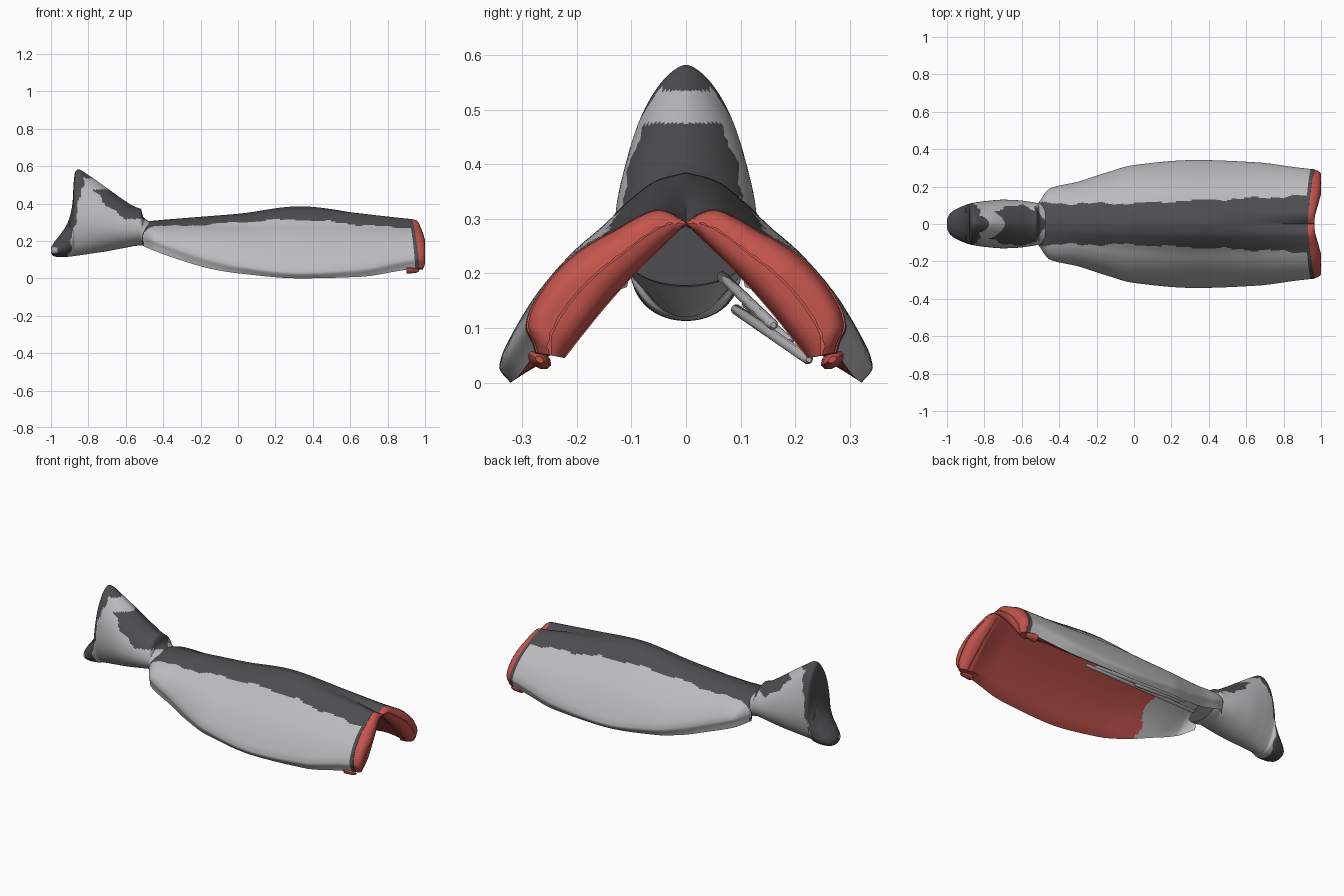
import bpy, bmesh, math
from mathutils import Vector

if "Cube" in bpy.data.objects:
    bpy.data.objects.remove(bpy.data.objects["Cube"])


def material(name, rgb):
    m = bpy.data.materials.new(name)
    m.diffuse_color = (*rgb, 1)
    m.use_nodes = True
    m.node_tree.nodes["Principled BSDF"].inputs["Base Color"].default_value = m.diffuse_color
    return m


DARK, LIGHT, RED = 0, 1, 2
MATS = [material("dark_grey_back", (0.075, 0.075, 0.08)),
        material("silver_skin", (0.5, 0.5, 0.515)),
        material("red_flesh", (0.55, 0.09, 0.075))]


def curve(keys, x):
    """Smooth monotone interpolation through (x, value...) keys."""
    n = len(keys)
    if x <= keys[0][0]:
        return keys[0][1:]
    if x >= keys[-1][0]:
        return keys[-1][1:]
    i = max(k for k in range(n - 1) if keys[k][0] <= x)
    a, b = keys[i], keys[i + 1]
    h = b[0] - a[0]
    t = (x - a[0]) / h

    def slope(k, c):
        lo, hi = max(k - 1, 0), min(k + 1, n - 1)
        if lo == k or hi == k:
            return (keys[hi][c] - keys[lo][c]) / (keys[hi][0] - keys[lo][0])
        s1 = (keys[k][c] - keys[lo][c]) / (keys[k][0] - keys[lo][0])
        s2 = (keys[hi][c] - keys[k][c]) / (keys[hi][0] - keys[k][0])
        return 0 if s1 * s2 <= 0 else 2 * s1 * s2 / (s1 + s2)

    out = []
    for c in range(1, len(a)):
        m0, m1 = slope(i, c) * h, slope(i + 1, c) * h
        out.append((2*t**3 - 3*t*t + 1) * a[c] + (t**3 - 2*t*t + t) * m0
                   + (3*t*t - 2*t**3) * b[c] + (t**3 - t*t) * m1)
    return out


def loft(name, rings, rule, cap_start=None, cap_end=None, angle=40):
    """Skin closed rings; rule(centre, column) gives the material index."""
    bm = bmesh.new()
    vs = [[bm.verts.new(p) for p in r] for r in rings]
    n = len(rings[0])
    for a, b in zip(vs, vs[1:]):
        for j in range(n):
            k = (j + 1) % n
            f = bm.faces.new((a[j], a[k], b[k], b[j]))
            f.material_index = rule(f.calc_center_median(), j)
    for ring, mat in ((vs[0], cap_start), (vs[-1], cap_end)):
        if mat is not None:
            f = bm.faces.new(ring)
            f.material_index = mat
            bmesh.ops.triangulate(bm, faces=[f])
    bmesh.ops.recalc_face_normals(bm, faces=bm.faces)
    me = bpy.data.meshes.new(name)
    bm.to_mesh(me)
    bm.free()
    for m in MATS:
        me.materials.append(m)
    ob = bpy.data.objects.new(name, me)
    bpy.context.collection.objects.link(ob)
    bpy.ops.object.select_all(action='DESELECT')
    bpy.context.view_layer.objects.active = ob
    ob.select_set(True)
    bpy.ops.object.shade_smooth_by_angle(angle=math.radians(angle))
    return ob


# Body: x, top, bottom, half width, roundness, inner apex, inner foot ratio, ridge groove
BODY = [(-0.51, .300, .175, .115, .42, .285, .90, 0),
        (-0.45, .308, .148, .190, .45, .285, .90, 0),
        (-0.30, .321, .095, .226, .58, .290, .89, 0),
        (-0.15, .333, .052, .274, .70, .292, .87, 0),
        (0.00, .345, .027, .315, .82, .292, .86, 0),
        (0.33, .385, .000, .342, 1.0, .295, .86, 0),
        (0.65, .358, .008, .330, .85, .292, .84, .012),
        (0.93, .328, .055, .292, .66, .290, .76, .035)]
# Outer skin profile from ridge to belly edge: t, y factor, z factor
SKIN = [(0, 0, 1), (1, .15, .965), (2, .30, .87), (3, .44, .75), (4, .59, .635),
        (5, .74, .49), (6, .88, .31), (7, .99, .12), (7.6, 1, .07), (8.2, .94, 0)]
N_OUT, N_IN = 54, 12


def half_section(x):
    top, bot, w, p, apex, foot, groove = curve(BODY, x)
    e = max(0, (x - .78) / .15) ** 2
    pts = []
    for i in range(N_OUT + 1):
        fy, fz = curve(SKIN, 8.2 * i / N_OUT)
        fz = max(fz, 0)
        z = bot + (top - bot) * fz ** p - groove * max(0, 1 - fy / .25) ** 2
        pts.append((x + e * .04 * (1 - fz), fy * w, z))         # belly edge reaches further
    fy, fz = foot * w, bot + .02 - .03 * e
    for i in range(N_IN + 1):                                   # inner wall, foot to apex
        t = i / N_IN
        bow = .016 * math.sin(math.pi * t) * (1 - .6 * e)
        pts.append((x + e * .03 * (1 - t), fy * (1 - t) + bow, fz + (apex - fz) * t + bow * .8))
    return pts


def body_ring(x):
    h = half_section(x)
    return h + [(a, -b, c) for a, b, c in reversed(h[1:-1])]


TOTAL = 2 * (N_OUT + N_IN + 2) - 2


def body_rule(c, j):
    k = min(j, TOTAL - 1 - j)
    if k >= N_OUT:
        return RED if c.x > -.2 + .02 * math.sin(40 * c.z) else LIGHT
    if c.x > .918 + .13 * max(0, .3 - c.z):
        return DARK                                             # torn rim
    edge = .11 + .045 * max(0, c.x) + .005 * math.sin(23 * c.x) + .003 * math.sin(61 * c.x)
    return DARK if abs(c.y) < edge else LIGHT


xs = [-.51 + 1.44 * i / 190 for i in range(191)]
loft("body", [body_ring(x) for x in xs], body_rule, DARK, RED)

# Rounded red flesh at the cut end, shrinking to the middle line of each half
base = [Vector(p) for p in half_section(.93)]
middle = []
for k in range(len(base)):
    u = k / N_OUT if k <= N_OUT else 1 - (k - N_OUT - 1) / N_IN
    o = base[round(u * N_OUT)]
    i = base[N_OUT + 1 + round((1 - u) * N_IN)]
    middle.append((o + i) / 2)
for side, name in ((1, "flesh_lobe_back"), (-1, "flesh_lobe_front")):
    rings = []
    for dx, s in ((-.015, .97), (.006, .96), (.018, .85), (.026, .62), (.03, .3), (.031, .03)):
        ring = []
        for p, m in zip(base, middle):
            q = m.lerp(p, s)
            h = max(0, min(1, (m.z - .03) / .28))
            sag = dx * 1.25 * math.sin(math.pi * h ** .8) if dx > 0 else 0
            ring.append((min(1, q.x * .5 + .465 + dx * .9 + sag), side * q.y, q.z))
        rings.append(ring)
    loft(name, rings, lambda c, j: RED, None, None, 60)

# Torn flesh scraps below each half of the cut end
for side in (1, -1):
    rings = []
    for x, s in ((.90, 1), (.95, .8), (.968, .35)):
        rings.append([(x, side * (.268 + s * .02 * math.cos(a) + s * .008 * math.sin(a)),
                       .042 + s * .018 * math.sin(a))
                      for a in [k * math.pi / 5 for k in range(10)]])
    loft("flesh_scrap", rings, lambda c, j: RED, RED, RED)

# Tail: x, top, bottom, half width
TAIL = [(-1.00, .165, .135, .025), (-.985, .19, .118, .055), (-.95, .235, .113, .08),
        (-.91, .30, .115, .098), (-.885, .40, .118, .107), (-.878, .52, .12, .109),
        (-.87, .57, .12, .111), (-.855, .582, .122, .114), (-.80, .552, .13, .122),
        (-.70, .482, .145, .130), (-.62, .425, .16, .127), (-.55, .382, .173, .118),
        (-.52, .372, .176, .113), (-.505, .325, .175, .112), (-.47, .302, .178, .108)]


def tail_ring(x):
    zt, zb, w = curve(TAIL, x)
    zc = zb + (zt - zb) * .42
    ring = []
    for k in range(96):
        a = 2 * math.pi * k / 96
        c, s = math.cos(a), math.sin(a)
        power = 1.25 if c > 0 and zt > .33 else 1                # slimmer upper half
        ring.append((x, math.copysign(w * abs(s) ** power, s),
                     zc + c * ((zt - zc) if c > 0 else (zc - zb))))
    return ring


def tail_rule(c, j):
    wob = .006 * math.sin(37 * c.z + 25 * abs(c.y)) + .004 * math.sin(90 * c.z)
    if c.x < -.965 and .135 < c.z < .165 and c.y < 0:
        return LIGHT                                            # pale lower tip
    if c.x < min(-.825, -.905 + .19 * (c.z - .12)) + wob:
        return DARK
    if c.z > .535 and abs(c.y) < .04:
        return DARK                                             # upper tip spot
    limit = .308 + max(0, -.60 - c.x) * .95 + wob * 2 + (.03 if c.y > 0 and c.x < -.53 else 0)
    return DARK if limit < c.z < .475 and c.x > -.78 else LIGHT


tx = [-1 + .1 * i / 26 for i in range(26)] + [-.9 + .05 * i / 22 for i in range(22)] \
    + [-.85 + .38 * i / 80 for i in range(81)]
loft("tail", [tail_ring(x) for x in tx], tail_rule, DARK, DARK)


# Thin bones lying along the inside of the back half
def rod(name, a, b, r):
    a, b = Vector(a), Vector(b)
    d = (b - a).normalized()
    u = d.cross(Vector((0, 0, 1))).normalized()
    v = d.cross(u)
    rings = []
    for t, s in ((0, .5), (.015, 1), (.985, 1), (1, .5)):
        p = a.lerp(b, t)
        rings.append([p + s * r * (u * math.cos(k * math.pi / 5) + v * math.sin(k * math.pi / 5))
                      for k in range(10)])
    loft(name, rings, lambda c, j: LIGHT, LIGHT, LIGHT)


rod("bone_long", (.52, .225, .042), (-.34, .09, .135), .010)
rod("bone_middle", (.40, .16, .105), (-.30, .065, .195), .010)
rod("bone_short", (.15, .19, .075), (-.22, .11, .145), .009)
